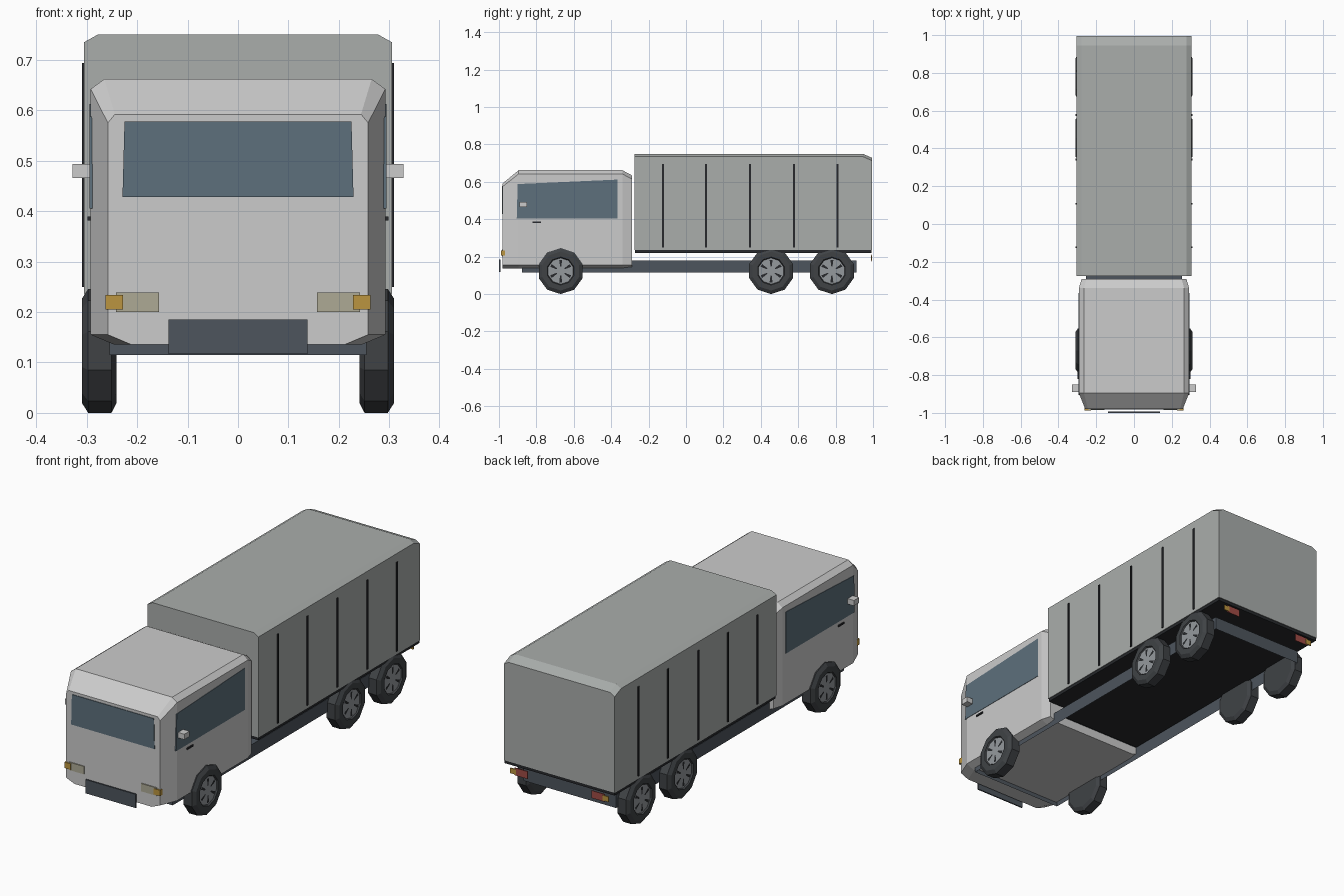
import bpy, bmesh
from math import sin, cos, pi

if "Cube" in bpy.data.objects:
    bpy.data.objects.remove(bpy.data.objects["Cube"])


def mat(name, r, g, b):
    m = bpy.data.materials.new(name)
    m.diffuse_color = (r, g, b, 1)
    m.use_nodes = True
    m.node_tree.nodes["Principled BSDF"].inputs["Base Color"].default_value = m.diffuse_color
    return m


FRAME = mat("frame_blue_grey", .075, .09, .11)
RUBBER = mat("rubber", .05, .055, .06)
DARK = mat("dark_trim", .02, .022, .025)
GLASS = mat("glass", .11, .16, .20)
BOX = mat("body_grey", .40, .42, .41)
RIM = mat("rim", .3, .32, .34)
LAMP = mat("lamp", .42, .40, .30)
AMBER = mat("amber", .50, .30, .05)
RED = mat("red", .35, .07, .06)


def finish(name, bm, material=None):
    bmesh.ops.recalc_face_normals(bm, faces=bm.faces)
    me = bpy.data.meshes.new(name)
    bm.to_mesh(me)
    bm.free()
    ob = bpy.data.objects.new(name, me)
    bpy.context.collection.objects.link(ob)
    if material:
        me.materials.append(material)
    return ob


def loft(name, rings, material=None):
    """Skin equal-length rings and cap both ends."""
    bm = bmesh.new()
    vs = [[bm.verts.new(p) for p in ring] for ring in rings]
    n = len(vs[0])
    for a, b in zip(vs, vs[1:]):
        for i in range(n):
            j = (i + 1) % n
            bm.faces.new((a[i], a[j], b[j], b[i]))
    bm.faces.new(vs[0])
    bm.faces.new(vs[-1])
    return finish(name, bm, material)


def block(name, x, y, z, material=None):
    rings = [[(x[0], v, z[0]), (x[1], v, z[0]), (x[1], v, z[1]), (x[0], v, z[1])] for v in y]
    return loft(name, rings, material)


def both_sides(name, x, y, z, material=None):
    for side, s in (("left", -1), ("right", 1)):
        block(f"{name}_{side}", (s * x[0], s * x[1]), y, z, material)


def section(y, half):
    """Symmetric cross-section from right-hand (x, z) points, bottom to top."""
    return [(x, y, z) for x, z in half] + [(-x, y, z) for x, z in reversed(half)]


# Cab with chamfered corners
def cab_ring(y, w, top, cx, cz):
    return section(y, [(w - .045, .136), (w, .155), (w, top - cz), (w - cx, top)])


loft("cab", [cab_ring(-.98, .258, .592, .014, .017), cab_ring(-.895, .292, .662, .027, .02),
             cab_ring(-.34, .292, .662, .027, .02), cab_ring(-.29, .277, .635, .025, .02)])

# Cargo box with bevelled roof and dark floor rim
loft("cargo_box", [section(y, [(.305, .235), (.305, t - .015), (.278, t)])
                   for y, t in ((-.275, .75), (.945, .75), (.995, .728))], BOX)
block("cargo_floor", (-.302, .302), (-.272, .992), (.22, .235), DARK)
for i, y in enumerate((-.123, .107, .342, .578, .81)):
    both_sides(f"side_strip_{i}", (.304, .309), (y - .005, y + .005), (.25, .694), DARK)

# Chassis: shallow tray, open underneath
chassis = block("chassis", (-.255, .255), (-.877, .912), (.115, .18), FRAME)
bm = bmesh.new()
bm.from_mesh(chassis.data)
bm.faces.ensure_lookup_table()
bmesh.ops.delete(bm, geom=[f for f in bm.faces if f.calc_center_median().z < .12], context='FACES')
bm.to_mesh(chassis.data)
bm.free()
block("chassis_underside", (-.25, .25), (-.28, .908), (.175, .178), DARK)

# Windows
loft("windscreen", [[(-.229, y, .428), (.229, y, .428), (.225, y, .578), (-.225, y, .578)]
                    for y in (-.983, -.979)], GLASS)
for side, s in (("left", -1), ("right", 1)):
    loft(f"side_window_{side}", [[(s * x, -.905, .405), (s * x, -.365, .405),
                                  (s * x, -.365, .612), (s * x, -.9, .588)]
                                 for x in (.287, .294)], GLASS)

# Cab fittings
both_sides("mirror", (.291, .328), (-.89, -.85), (.466, .493))
both_sides("door_handle", (.29, .298), (-.82, -.775), (.381, .389), DARK)
both_sides("headlight", (.157, .242), (-.985, -.979), (.2, .239), LAMP)
both_sides("front_indicator", (.228, .263), (-.988, -.965), (.205, .234), AMBER)
block("front_bumper", (-.138, .138), (-1, -.993), (.117, .185), FRAME)

# Rear lamps hanging under the box
both_sides("tail_light", (.175, .248), (.989, .993), (.175, .212), RED)
both_sides("rear_indicator", (.238, .27), (.99, .995), (.18, .206), AMBER)

# Wheels: ten-sided tyres, flat rims, six dark slots
R = .123


def disc_rings(y, s, profile, n=10):
    return [[(s * x, y + r * sin(2 * pi * k / n), R - r * cos(2 * pi * k / n))
             for k in range(n)] for x, r in profile]


for pos, y in (("front", -.67), ("middle", .455), ("rear", .78)):
    for side, s in (("left", -1), ("right", 1)):
        tag = f"{pos}_{side}"
        loft(f"tyre_{tag}", disc_rings(y, s, [(.241, .075), (.241, .104), (.251, R), (.297, R),
                                              (.309, .104), (.309, .075), (.300, .07)]), RUBBER)
        loft(f"rim_{tag}", disc_rings(y, s, [(.298, .07), (.303, .07)]), RIM)
        bm = bmesh.new()
        for k in range(6):
            a = k * pi / 3
            pts = [(.024, -.003), (.06, -.008), (.06, .008), (.024, .003)]
            bm.faces.new([bm.verts.new((s * .3045, y + r * sin(a) + t * cos(a),
                                        R + r * cos(a) - t * sin(a))) for r, t in pts])
        finish(f"rim_slots_{tag}", bm, DARK)
